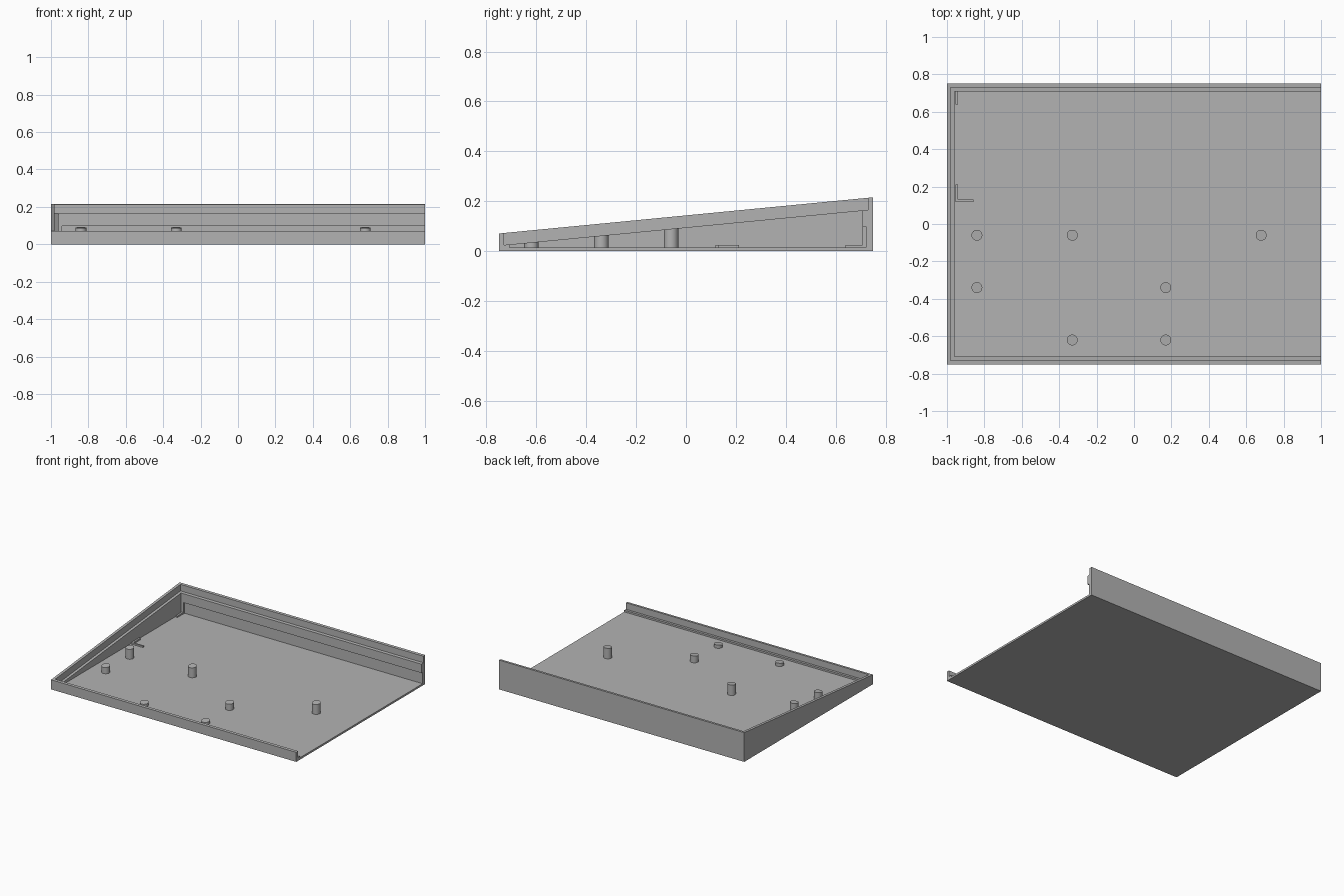
import bpy, bmesh

if "Cube" in bpy.data.objects:
    bpy.data.objects.remove(bpy.data.objects["Cube"])

grey = bpy.data.materials.new("plain grey")
grey.use_nodes = True
colour = (0.45, 0.45, 0.45, 1)
grey.diffuse_color = colour
grey.node_tree.nodes["Principled BSDF"].inputs["Base Color"].default_value = colour

SLOPE = 0.0967
FLOOR = 0.014


def rim(y):
    return 0.143 + SLOPE * y


def ledge(y):
    return 0.095 + SLOPE * y


def finish(name, bm):
    bmesh.ops.recalc_face_normals(bm, faces=bm.faces)
    mesh = bpy.data.meshes.new(name)
    bm.to_mesh(mesh)
    bm.free()
    mesh.materials.append(grey)
    obj = bpy.data.objects.new(name, mesh)
    bpy.context.collection.objects.link(obj)
    return obj


def prism(name, profile, x0, x1):
    """Extrude a side profile of (y, z) points across the width."""
    bm = bmesh.new()
    face = bm.faces.new([bm.verts.new((x0, y, z)) for y, z in profile])
    out = bmesh.ops.extrude_face_region(bm, geom=[face])
    for v in out["geom"]:
        if isinstance(v, bmesh.types.BMVert):
            v.co.x = x1
    return finish(name, bm)


def block(name, x0, x1, y0, y1, z0, z1):
    return prism(name, [(y0, z0), (y1, z0), (y1, z1), (y0, z1)], x0, x1)


# Wedge-shaped tray, open on its +x end
E = 0.75
tray = prism("tray", [(-E, 0), (E, 0), (E, rim(E)), (-E, rim(-E))], -1, 1)

# Cutters: stepped rim, inner cavity, and undercut along the back wall
L = 0.73
cutters = [
    prism("rim_cutter", [(-L, ledge(-L)), (L, ledge(L)), (L, 0.5), (-L, 0.5)], -0.98, 1.1),
    block("cavity_cutter", -0.96, 1.1, -0.708, 0.708, FLOOR, 0.5),
    block("undercut_cutter", -0.94, 1.1, 0.6, 0.722, FLOOR, 0.098),
]
bpy.context.view_layer.objects.active = tray
for cutter in cutters:
    cutter.hide_render = True
    mod = tray.modifiers.new("cut", "BOOLEAN")
    mod.operation = "DIFFERENCE"
    mod.solver = "EXACT"
    mod.object = cutter
    bpy.ops.object.modifier_apply(modifier=mod.name)
    bpy.data.objects.remove(cutter)

# Support posts, their tops trimmed to the slope of the ledge
posts = [(-0.84, -0.06), (-0.33, -0.06), (0.68, -0.06), (-0.84, -0.34),
         (0.17, -0.34), (-0.33, -0.62), (0.17, -0.62)]
for i, (x, y) in enumerate(posts):
    bm = bmesh.new()
    bmesh.ops.create_cone(bm, cap_ends=True, segments=32, radius1=0.029, radius2=0.029, depth=1)
    for v in bm.verts:
        v.co.x += x
        v.co.y += y
        v.co.z = ledge(v.co.y) if v.co.z > 0 else FLOOR - 0.004
    post = finish(f"support_post_{i + 1}", bm)
    bpy.ops.object.select_all(action="DESELECT")
    post.select_set(True)
    bpy.context.view_layer.objects.active = post
    bpy.ops.object.shade_smooth_by_angle()

# Low locating ribs beside the left-hand wall
RIB = 0.025
block("back_rib", -0.955, -0.942, 0.64, 0.709, FLOOR - 0.004, RIB)
prism_rib = block("middle_rib", -0.955, -0.942, 0.118, 0.212, FLOOR - 0.004, RIB)
block("cross_rib", -0.942, -0.857, 0.118, 0.13, FLOOR - 0.004, RIB)
